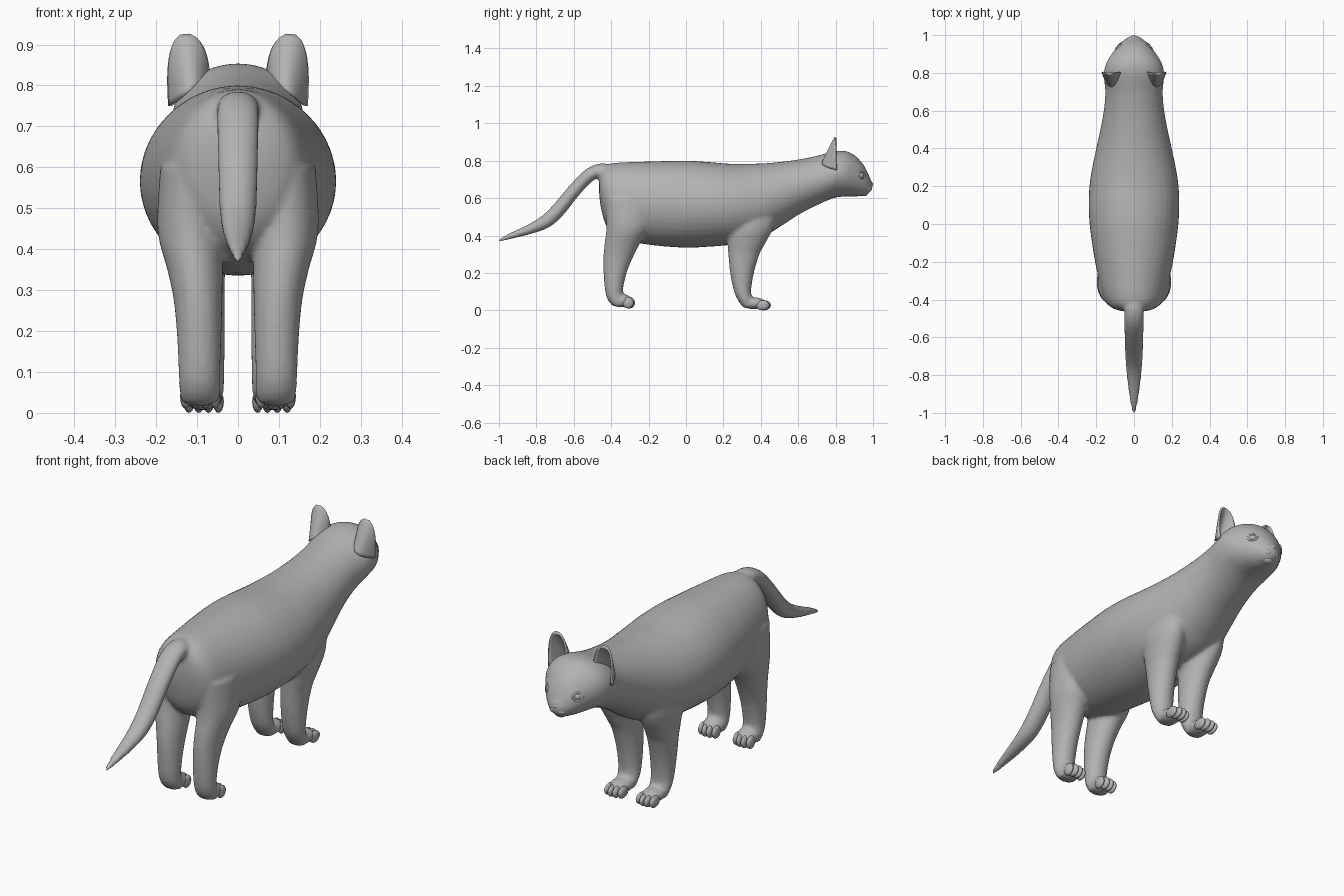
import bpy, bmesh, math
from mathutils import Vector, Matrix

if "Cube" in bpy.data.objects:
    bpy.data.objects.remove(bpy.data.objects["Cube"])

fur = bpy.data.materials.new("grey fur")
fur.diffuse_color = (0.45, 0.45, 0.45, 1)
fur.use_nodes = True
fur.node_tree.nodes["Principled BSDF"].inputs["Base Color"].default_value = fur.diffuse_color


def finish(name, bm, mirror=False):
    bmesh.ops.recalc_face_normals(bm, faces=bm.faces[:])
    for f in bm.faces:
        f.smooth = True
    me = bpy.data.meshes.new(name)
    bm.to_mesh(me)
    bm.free()
    me.materials.append(fur)
    ob = bpy.data.objects.new(name, me)
    bpy.context.collection.objects.link(ob)
    if mirror:
        ob.modifiers.new("mirror", 'MIRROR')
    return ob


def spline(rows, steps=4):
    # smooth interpolation through rows of numbers
    out = []
    n = len(rows)
    for i in range(n - 1):
        p0, p1, p2, p3 = rows[max(i - 1, 0)], rows[i], rows[i + 1], rows[min(i + 2, n - 1)]
        for k in range(steps):
            t = k / steps
            out.append([0.5 * (2 * b + (c - a) * t + (2 * a - 5 * b + 4 * c - d) * t * t
                        + (3 * b - a - 3 * c + d) * t ** 3)
                        for a, b, c, d in zip(p0, p1, p2, p3)])
    out.append(list(rows[-1]))
    return out


def loft(bm, rings, n=32):
    # each ring is a centre and two half-axis vectors
    loops = []
    for c, u, v in rings:
        loops.append([bm.verts.new(c + u * math.cos(2 * math.pi * i / n) + v * math.sin(2 * math.pi * i / n))
                      for i in range(n)])
    for a, b in zip(loops, loops[1:]):
        for i in range(n):
            bm.faces.new((a[i], a[(i + 1) % n], b[(i + 1) % n], b[i]))
    bm.faces.new(loops[0][::-1])
    bm.faces.new(loops[-1])


def ball(bm, c, r, rot=None, seg=16):
    m = Matrix.Translation(c) @ (rot or Matrix()) @ Matrix.Diagonal((*r, 1))
    bmesh.ops.create_uvsphere(bm, u_segments=seg, v_segments=seg // 2 + 2, radius=1, matrix=m)


# torso, neck and head: y, top, bottom, half width
torso = [(-.464, .70, .62, .04), (-.455, .745, .55, .09), (-.43, .775, .46, .135),
         (-.38, .788, .40, .165), (-.28, .793, .365, .19), (-.15, .797, .345, .215),
         (0, .80, .335, .235), (.12, .793, .34, .24), (.25, .783, .352, .23),
         (.4, .785, .387, .20), (.5, .793, .445, .178), (.6, .806, .51, .16),
         (.7, .826, .562, .152), (.79, .85, .60, .16), (.85, .852, .608, .148),
         (.90, .83, .608, .118), (.94, .79, .612, .088), (.965, .75, .618, .064),
         (.985, .705, .632, .036), (.998, .68, .65, .012)]
bm = bmesh.new()
loft(bm, [(Vector((0, y, (t + b) / 2)), Vector((w, 0, 0)), Vector((0, 0, (t - b) / 2)))
          for y, t, b, w in spline(torso)], 40)

# legs: z, back y, front y, inner x, outer x
rear = [(.6, -.43, -.17, .05, .19), (.45, -.425, -.195, .036, .197), (.35, -.436, -.25, .037, .173),
        (.28, -.442, -.285, .038, .158), (.2, -.441, -.317, .04, .15), (.1, -.432, -.338, .043, .145),
        (.05, -.415, -.325, .043, .143), (.022, -.39, -.325, .05, .136)]
fore = [(.6, .24, .5, .06, .17), (.45, .22, .47, .035, .185), (.36, .222, .425, .032, .17),
        (.3, .226, .393, .032, .157), (.2, .236, .363, .032, .147), (.1, .257, .348, .033, .14),
        (.05, .28, .36, .035, .136), (.015, .305, .36, .045, .125)]
for s in (-1, 1):
    for leg in (rear, fore):
        loft(bm, [(Vector((s * (a + b) / 2, (p + q) / 2, z)), Vector((s * (b - a) / 2, 0, 0)),
                   Vector((0, (q - p) / 2, 0))) for z, p, q, a, b in spline(leg)])
    ball(bm, (s * .092, -.345, .052), (.05, .058, .037))
    ball(bm, (s * .085, .362, .038), (.05, .07, .032))

# tail: y, z, half width, half thickness
tail = spline([(-.39, .73, .045, .04), (-.45, .748, .05, .038), (-.52, .72, .052, .036),
               (-.6, .638, .05, .036), (-.68, .54, .047, .038), (-.75, .475, .043, .036),
               (-.84, .432, .034, .026), (-.93, .40, .022, .017), (-.985, .379, .012, .01),
               (-1.006, .372, .005, .005)])
rings = []
for i, (y, z, w, h) in enumerate(tail):
    a, b = tail[max(i - 1, 0)], tail[min(i + 1, len(tail) - 1)]
    d = Vector((0, b[0] - a[0], b[1] - a[1])).normalized()
    rings.append((Vector((0, y, z)), Vector((w, 0, 0)), Vector((0, -d.z, d.y)) * h))
loft(bm, rings)

# blend the solids into one skin
body = finish("cat_body", bm)
rm = body.modifiers.new("skin", 'REMESH')
rm.mode = 'VOXEL'
rm.voxel_size = 0.009
rm.use_smooth_shade = True
sm = body.modifiers.new("soften", 'SMOOTH')
sm.factor = 0.5
sm.iterations = 6

# toes
bm = bmesh.new()
for i in range(4):
    mid = 0.008 if i in (1, 2) else 0
    ball(bm, (.056 + .024 * i, -.31 + mid, .04), (.0135, .03, .03), seg=12)
    ball(bm, (.048 + .024 * i, .41 + mid, .027), (.0135, .036, .027), seg=12)
finish("toes", bm, True)

# ears: cupped sheets open to the face
bm = bmesh.new()
N, M = 16, 12
grid = []
for j in range(M + 1):
    v = j / M * .985
    hw = .047 * math.sqrt(1 - v ** 3)
    row = []
    for i in range(N + 1):
        u = 2 * i / N - 1
        row.append(bm.verts.new((.119 + .01 * v + hw * u,
                                 .805 - .005 * v - .075 * (1 - u * u) * (1 - v) ** .9,
                                 .785 - .035 * u * (1 - v) + .14 * v)))
    grid.append(row)
for j in range(M):
    for i in range(N):
        bm.faces.new((grid[j][i], grid[j][i + 1], grid[j + 1][i + 1], grid[j + 1][i]))
ear = finish("ears", bm, True)
so = ear.modifiers.new("thickness", 'SOLIDIFY')
so.thickness = 0.01
so.offset = 0

# eyes with raised lids
bm = bmesh.new()
c = Vector((.079, .935, .722))
rot = Vector((.75, .62, .2)).to_track_quat('Z', 'Y').to_matrix().to_4x4()
ball(bm, c, (.019, .016, .012), rot)
m = Matrix.Translation(c) @ rot
lid = []
for i in range(24):
    a = 2 * math.pi * i / 24
    lid.append([bm.verts.new(m @ Vector(((.022 + .005 * math.cos(b)) * math.cos(a),
                                         (.017 + .005 * math.cos(b)) * math.sin(a),
                                         .004 + .006 * math.sin(b))))
                for b in [2 * math.pi * k / 8 for k in range(8)]])
for i in range(24):
    for k in range(8):
        p, q = lid[i], lid[(i + 1) % 24]
        bm.faces.new((p[k], q[k], q[(k + 1) % 8], p[(k + 1) % 8]))
finish("eyes", bm, True)

# nose, lips and chin
bm = bmesh.new()
ball(bm, (0, .983, .676), (.017, .017, .013))
for s in (-1, 1):
    ball(bm, (s * .018, .966, .651), (.026, .026, .018))
ball(bm, (0, .95, .628), (.028, .024, .018))
finish("muzzle", bm)
